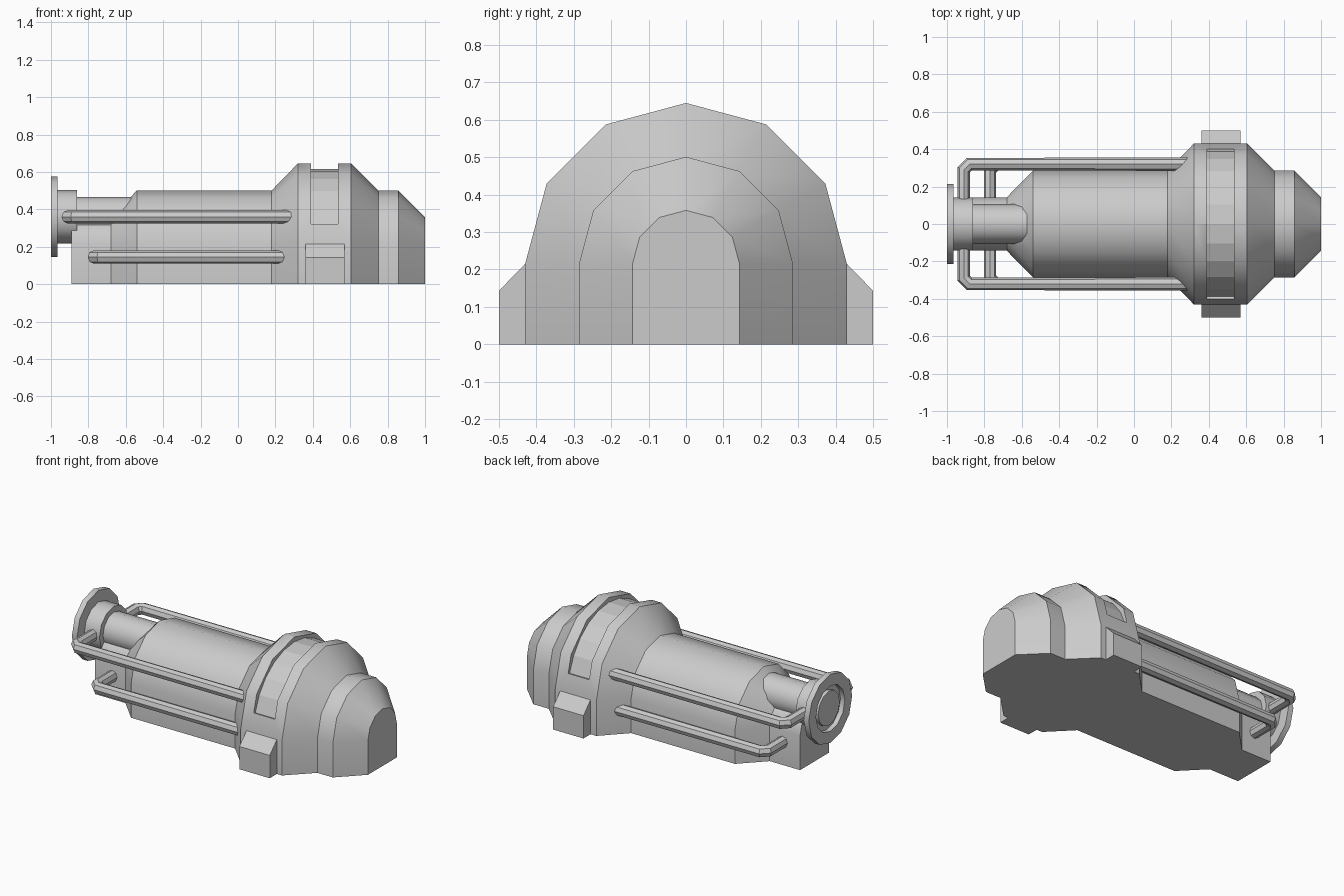
import bpy, bmesh
from math import sin, cos, radians, hypot

if "Cube" in bpy.data.objects:
    bpy.data.objects.remove(bpy.data.objects["Cube"])


def loft(name, rings, smooth=True):
    """Skin closed rings of equal length and cap both ends."""
    bm = bmesh.new()
    loops = [[bm.verts.new(p) for p in ring] for ring in rings]
    n = len(rings[0])
    for a, b in zip(loops, loops[1:]):
        for i in range(n):
            j = (i + 1) % n
            bm.faces.new((a[i], a[j], b[j], b[i]))
    bm.faces.new(loops[0][::-1])
    bm.faces.new(loops[-1])
    bmesh.ops.recalc_face_normals(bm, faces=bm.faces)
    me = bpy.data.meshes.new(name)
    bm.to_mesh(me)
    bm.free()
    ob = bpy.data.objects.new(name, me)
    bpy.context.collection.objects.link(ob)
    if smooth:
        shade(ob)
    return ob


def activate(ob):
    bpy.ops.object.select_all(action='DESELECT')
    ob.select_set(True)
    bpy.context.view_layer.objects.active = ob


def shade(ob):
    activate(ob)
    bpy.ops.object.shade_smooth_by_angle(angle=radians(35))


def arch(x, w):
    """Arched cross-section: straight sides under half a 12-gon."""
    arc = [(x, w * cos(radians(a)), 0.215 + w * sin(radians(a))) for a in range(0, 181, 30)]
    return [(x, w, 0)] + arc + [(x, -w, 0)]


# main hull
stations = [(-0.89, 0.143), (-0.68, 0.143), (-0.54, 0.286), (0.18, 0.286), (0.32, 0.43),
            (0.605, 0.43), (0.75, 0.286), (0.857, 0.286), (1.0, 0.143)]
hull = loft("hull", [arch(x, w) for x, w in stations], smooth=False)


# groove over the wide band
def band(x):
    angles = range(15, 166, 15)
    pts = [(0.4, a) for a in angles] + [(0.6, a) for a in reversed(angles)]
    return [(x, r * cos(radians(a)), 0.215 + r * sin(radians(a))) for r, a in pts]


cutter = loft("groove_cutter", [band(0.39), band(0.535)], smooth=False)
cutter.hide_render = True
mod = hull.modifiers.new("groove", 'BOOLEAN')
mod.operation = 'DIFFERENCE'
mod.solver = 'EXACT'
mod.object = cutter
activate(hull)
bpy.ops.object.modifier_apply(modifier=mod.name)
bpy.data.objects.remove(cutter)
shade(hull)
for p in hull.data.polygons:
    c = p.center
    if 0.4 < c.x < 0.53 and 0.38 < hypot(c.y, c.z - 0.215) < 0.41 and c.z > 0.3:
        p.use_smooth = False

# pipe with collar and recessed end flange
profile = [(-0.5, 0.107), (-0.86, 0.107), (-0.86, 0.143), (-0.965, 0.143), (-0.965, 0.215),
           (-1.0, 0.215), (-1.0, 0.143), (-0.97, 0.143), (-0.97, 0.107), (-0.99, 0.107)]
loft("pipe_and_flange", [[(x, r * cos(radians(a)), 0.36 + r * sin(radians(a)))
                          for a in range(0, 360, 30)] for x, r in profile])

# side blocks
for side, s in (("left", 1), ("right", -1)):
    section = [(0.4, 0), (0.5, 0), (0.5, 0.143), (0.43, 0.215), (0.4, 0.215)]
    loft(side + "_block", [[(x, s * y, z) for y, z in section] for x in (0.36, 0.57)], smooth=False)


# U-shaped rails wrapping around the pipe end
def rail(name, x_end, x_front, z):
    cu = bpy.data.curves.new(name, 'CURVE')
    cu.dimensions = '3D'
    cu.bevel_depth = 0.036
    cu.bevel_resolution = 2
    cu.use_fill_caps = True
    half = [(x_front, 0.32), (x_end + 0.03, 0.32), (x_end, 0.29)]
    path = half + [(x, -y) for x, y in reversed(half)]
    sp = cu.splines.new('POLY')
    sp.points.add(len(path) - 1)
    for p, (x, y) in zip(sp.points, path):
        p.co = (x, y, z, 1)
    ob = bpy.data.objects.new(name, cu)
    bpy.context.collection.objects.link(ob)
    activate(ob)
    bpy.ops.object.convert(target='MESH')
    shade(bpy.context.view_layer.objects.active)


rail("upper_rail", -0.91, 0.31, 0.36)
rail("lower_rail", -0.77, 0.29, 0.145)
